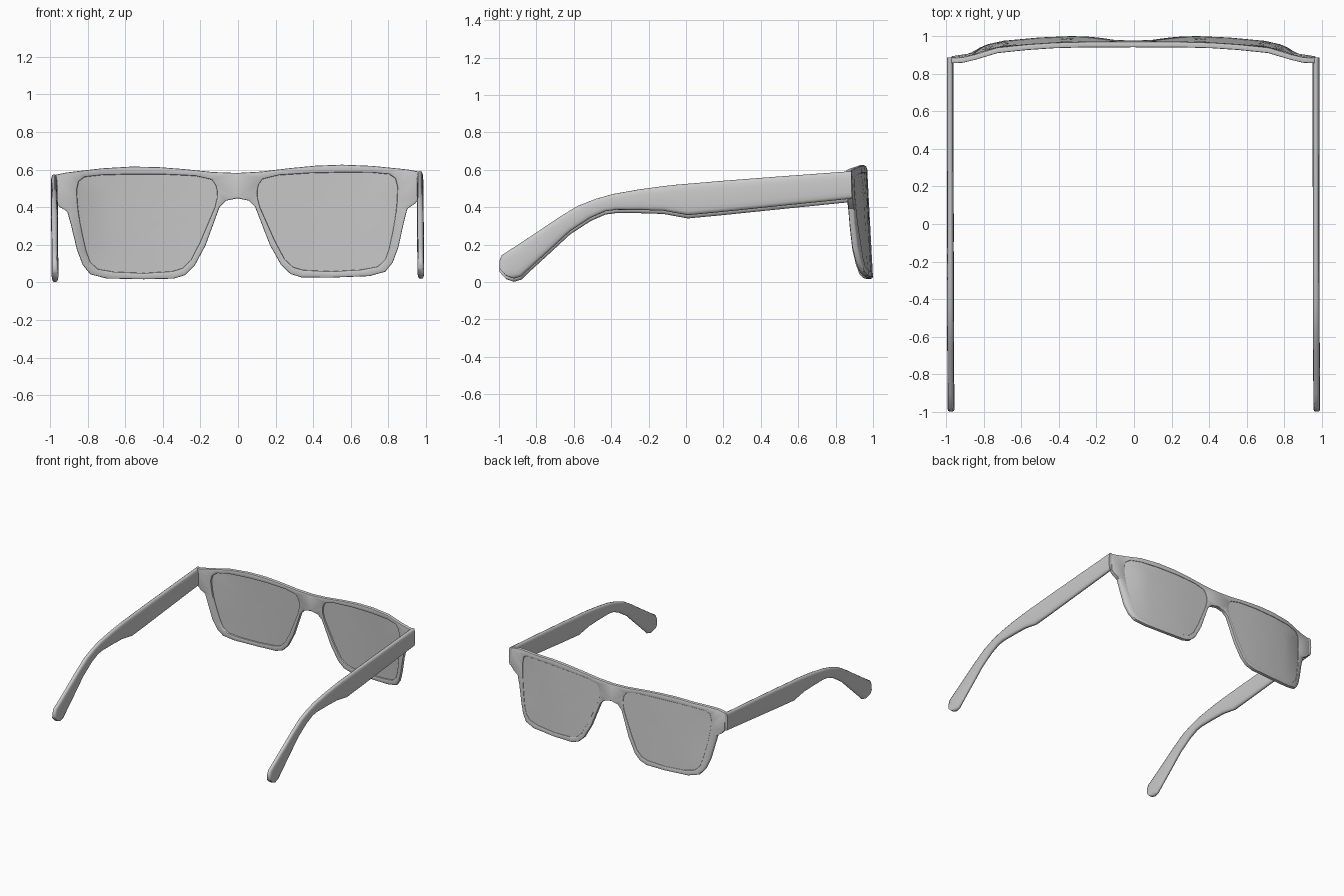
import bpy, bmesh, math

if "Cube" in bpy.data.objects:
    bpy.data.objects.remove(bpy.data.objects["Cube"])

ROLL = -0.009   # the whole pair leans very slightly to one side

# (outer x, outer z, lens x, lens z): right half of the front, clockwise from the bridge top
RIM = [
    (0, .582, .115, .52), (.13, .588, .135, .548), (.28, .605, .22, .568), (.42, .617, .38, .577),
    (.56, .621, .56, .58), (.72, .613, .72, .577), (.84, .600, .81, .568), (.91, .592, .842, .545),
    (.97, .580, .853, .50), (.97, .44, .85, .43), (.945, .41, .845, .38), (.905, .385, .838, .33),
    (.885, .31, .825, .26), (.855, .18, .805, .17), (.825, .10, .785, .115), (.785, .05, .745, .078),
    (.70, .027, .66, .062), (.50, .021, .50, .054), (.34, .023, .35, .062), (.28, .042, .295, .078),
    (.23, .09, .25, .12), (.17, .20, .20, .215), (.125, .32, .15, .33), (.095, .40, .12, .40),
    (.06, .435, .108, .45), (0, .447, .107, .49)]

# how far the front wraps backwards at each x
WRAP = [(0, 0), (.35, 0), (.5, .007), (.7, .025), (.8, .047), (.87, .082), (1.1, .09)]

# temple sections: (top y, top z, bottom y, bottom z)
TEMPLE = [
    (.885, .584, .885, .437), (.5, .556, .5, .398), (.2, .533, .2, .367), (0, .516, .01, .349),
    (-.06, .511, -.05, .360), (-.13, .503, -.12, .373), (-.25, .487, -.25, .377),
    (-.39, .462, -.37, .378), (-.48, .437, -.43, .370), (-.58, .398, -.51, .335),
    (-.68, .337, -.62, .263), (-.80, .256, -.74, .152), (-.90, .190, -.83, .070),
    (-.985, .135, -.88, .022), (-.998, .105, -.92, .010), (-.998, .065, -.962, .025)]


def front_y(x, z):
    """Front surface of the tilted, wrapped face."""
    for (x0, d0), (x1, d1) in zip(WRAP, WRAP[1:]):
        if x <= x1:
            drop = d0 + (d1 - d0) * (x - x0) / (x1 - x0)
            break
    return .968 + .053 * (.62 - z) - drop


def finish(name, bm, bevel=0, angle=35):
    bmesh.ops.recalc_face_normals(bm, faces=bm.faces)
    me = bpy.data.meshes.new(name)
    bm.to_mesh(me)
    bm.free()
    ob = bpy.data.objects.new(name, me)
    bpy.context.collection.objects.link(ob)
    mir = ob.modifiers.new("mirror", 'MIRROR')
    mir.merge_threshold = .0005
    if bevel:
        bv = ob.modifiers.new("bevel", 'BEVEL')
        bv.width, bv.segments = bevel, 2
        bv.angle_limit = math.radians(50)
    bpy.ops.object.select_all(action='DESELECT')
    ob.select_set(True)
    bpy.context.view_layer.objects.active = ob
    bpy.ops.object.convert(target='MESH')
    bpy.ops.object.shade_smooth_by_angle(angle=math.radians(angle))
    ob.rotation_euler.y = ROLL
    return ob


# front frame: a thick ring around the lens, mirrored across the bridge
bm = bmesh.new()
def vert(x, z, depth):
    return bm.verts.new((x, front_y(x, z) - depth, z))
n = len(RIM)
of = [vert(a, b, 0) for a, b, c, d in RIM]
ob_ = [vert(a, b, .03) for a, b, c, d in RIM]
inf = [vert(c, d, 0) for a, b, c, d in RIM]
inb = [vert(c, d, .03) for a, b, c, d in RIM]
for i in range(n):
    j = (i + 1) % n
    bm.faces.new((of[i], of[j], inf[j], inf[i]))
    bm.faces.new((ob_[i], inb[i], inb[j], ob_[j]))
    bm.faces.new((inf[i], inf[j], inb[j], inb[i]))
    if j:   # leave the bridge centre open for the mirror
        bm.faces.new((of[i], ob_[i], ob_[j], of[j]))
finish("front_frame", bm, bevel=.006)

# lenses: concentric rings following the face curve, front and back
bm = bmesh.new()
cx, cz = .5, .32
outer = []
for depth in (.004, .016):
    prev = None
    for s in (1, .75, .5, .25):
        pts = [(cx + (c - cx) * s, cz + (d - cz) * s) for a, b, c, d in RIM]
        ring = [vert(x, z, depth) for x, z in pts]
        if prev:
            for i in range(n):
                bm.faces.new((prev[i], prev[i - 1], ring[i - 1], ring[i]))
        else:
            outer.append(ring)
        prev = ring
    mid = vert(cx, cz, depth)
    for i in range(n):
        bm.faces.new((prev[i], prev[i - 1], mid))
for i in range(n):
    bm.faces.new((outer[0][i], outer[0][i - 1], outer[1][i - 1], outer[1][i]))
finish("lenses", bm)

# temples: lofted rounded sections, straight arm dropping to the ear tip
bm = bmesh.new()
def power(v, e):
    return math.copysign(abs(v) ** e, v)
K = 16
prev = first = None
for ty, tz, by, bz in TEMPLE:
    ring = []
    for k in range(K):
        a = 2 * math.pi * k / K
        u, w = power(math.cos(a), .75), power(math.sin(a), .6)
        ring.append(bm.verts.new((.973 + .018 * w,
                                  (ty + by) / 2 + u * (ty - by) / 2,
                                  (tz + bz) / 2 + u * (tz - bz) / 2)))
    if prev:
        for k in range(K):
            bm.faces.new((prev[k], prev[k - 1], ring[k - 1], ring[k]))
    else:
        first = ring
    prev = ring
bm.faces.new(first)
bm.faces.new(prev)
finish("temples", bm, angle=50)
